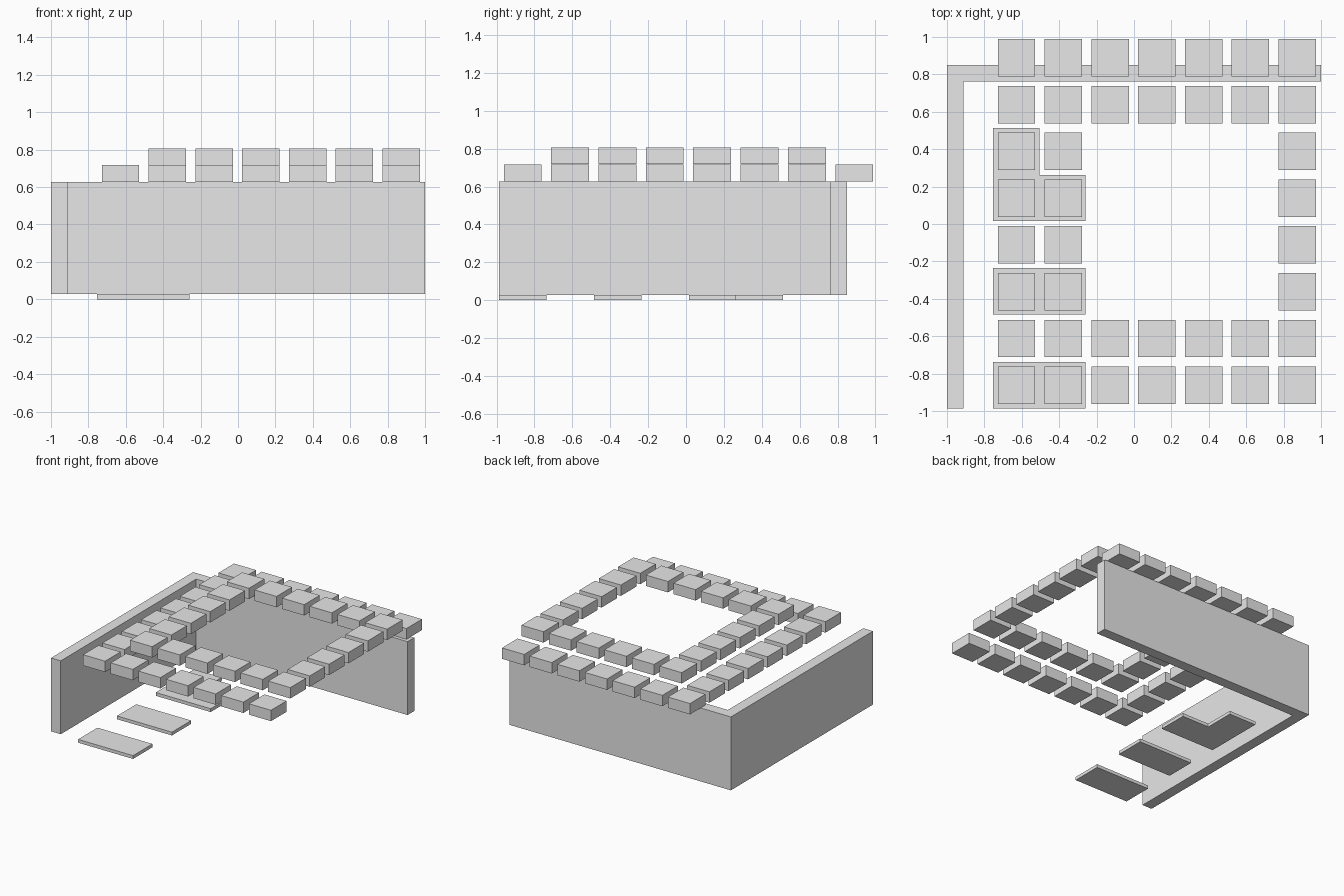
import bpy
import bmesh

if "Cube" in bpy.data.objects:
    bpy.data.objects.remove(bpy.data.objects["Cube"])

grey = bpy.data.materials.new("plain grey")
grey.diffuse_color = (0.8, 0.8, 0.8, 1.0)
grey.use_nodes = True
grey.node_tree.nodes["Principled BSDF"].inputs["Base Color"].default_value = grey.diffuse_color


def prism(name, outline, z0, z1):
    """Extrude a flat outline from z0 to z1."""
    bm = bmesh.new()
    face = bm.faces.new([bm.verts.new((x, y, z0)) for x, y in outline])
    top = bmesh.ops.extrude_face_region(bm, geom=[face])["geom"]
    for v in top:
        if isinstance(v, bmesh.types.BMVert):
            v.co.z = z1
    bmesh.ops.recalc_face_normals(bm, faces=bm.faces)
    mesh = bpy.data.meshes.new(name)
    bm.to_mesh(mesh)
    bm.free()
    mesh.materials.append(grey)
    obj = bpy.data.objects.new(name, mesh)
    bpy.context.collection.objects.link(obj)
    return obj


def rect(x0, y0, x1, y1):
    return [(x0, y0), (x1, y0), (x1, y1), (x0, y1)]


# Corner wall: left side and back in one L
prism("corner_wall",
      [(-1, -0.987), (-0.912, -0.987), (-0.912, 0.762),
       (1, 0.762), (1, 0.849), (-1, 0.849)], 0.027, 0.627)

# Floor plates: two slabs and one stepped slab
X0, XM, X1 = -0.755, -0.506, -0.258
prism("front_floor_plate", rect(X0, -0.987, X1, -0.737), 0, 0.027)
prism("middle_floor_plate", rect(X0, -0.485, X1, -0.236), 0, 0.027)
prism("stepped_floor_plate",
      [(X0, 0.016), (X1, 0.016), (X1, 0.262), (XM, 0.262),
       (XM, 0.513), (X0, 0.513)], 0, 0.027)

# Battlement blocks on a 7 x 8 grid: outer course low, inner ring one step up
STEP, HALF = 0.25, 0.1
for col in range(7):
    for row in range(8):
        low = col == 0 or row in (0, 7)
        ring = not low and (col in (1, 6) or row in (1, 6))
        if not (low or ring):
            continue
        x = -0.628 + col * STEP
        y = -0.862 + row * STEP
        z = 0.628 if low else 0.718
        kind = "outer_block" if low else "inner_block"
        prism(f"{kind}_{col}_{row}",
              rect(x - HALF, y - HALF, x + HALF, y + HALF), z, z + 0.089)
